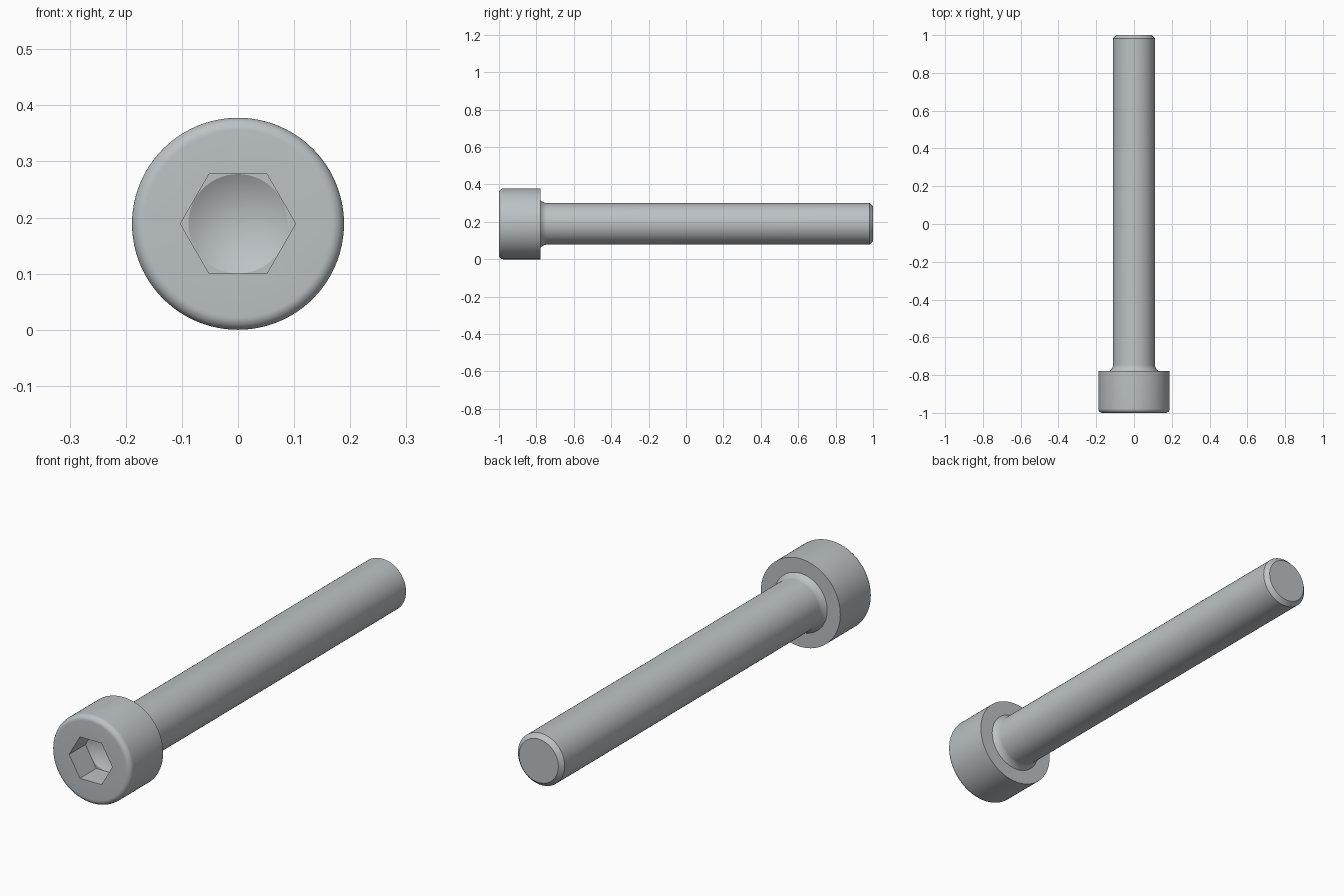
import bpy, bmesh
from math import pi, sin, cos, tan, radians

cube = bpy.data.objects.get("Cube")
if cube:
    bpy.data.objects.remove(cube, do_unlink=True)

# Proportions: one design unit is scaled so the whole bolt is 2 long
U = 2 / 45
SEGMENTS = 96
HEAD_R, HEAD_BACK = 4.25 * U, -1 + 5 * U
SHANK_R, NECK_R, NECK_LEN = 2.5 * U, 2.85 * U, 0.75 * U
SOCKET_A, SOCKET_DEPTH = 2 * U, 2.5 * U
ROUND, CHAMFER = 0.5 * U, 0.4 * U


def hexagon(angle):
    """Radius of a unit-apothem hexagon with corners on the x axis."""
    return 1 / cos(angle % (pi / 3) - pi / 6)


def circle(angle):
    return 1


def ring(bm, y, radius, shape=circle):
    verts = []
    for i in range(SEGMENTS):
        a = 2 * pi * i / SEGMENTS
        r = radius * shape(a)
        verts.append(bm.verts.new((r * cos(a), y, HEAD_R + r * sin(a))))
    return verts


# Profile from the socket floor, out over the head and along the shank
floor_y = -1 + SOCKET_DEPTH
profile = [(floor_y, SOCKET_A * 0.995, circle),
           (floor_y, SOCKET_A, hexagon),
           (-1, SOCKET_A, hexagon)]
# Rounded front rim of the head
for i in range(9):
    a = pi / 2 * i / 8
    profile.append((-1 + ROUND * (1 - cos(a)), HEAD_R - ROUND * (1 - sin(a)), circle))
profile.append((HEAD_BACK, HEAD_R, circle))
# Concave neck that runs out into the shank
for i in range(7):
    t = i / 6
    profile.append((HEAD_BACK + NECK_LEN * t,
                    SHANK_R + (NECK_R - SHANK_R) * (1 - t) ** 2, circle))
# Shank end with chamfer
profile += [(1 - CHAMFER, SHANK_R, circle), (1, SHANK_R - CHAMFER, circle)]

bm = bmesh.new()
rings = [ring(bm, *p) for p in profile]
for a, b in zip(rings, rings[1:]):
    for i in range(SEGMENTS):
        j = (i + 1) % SEGMENTS
        bm.faces.new((a[i], a[j], b[j], b[i]))
# Drilled cone at the bottom of the socket, flat cap at the tip
apex = bm.verts.new((0, floor_y + SOCKET_A * tan(radians(30)), HEAD_R))
for i in range(SEGMENTS):
    bm.faces.new((apex, rings[0][(i + 1) % SEGMENTS], rings[0][i]))
bm.faces.new(rings[-1])
bmesh.ops.recalc_face_normals(bm, faces=bm.faces)

mesh = bpy.data.meshes.new("socket_head_bolt")
bm.to_mesh(mesh)
bm.free()

# Steel colour
steel = bpy.data.materials.new("steel_grey")
steel.use_nodes = True
colour = (0.50, 0.54, 0.56, 1)
steel.diffuse_color = colour
steel.node_tree.nodes["Principled BSDF"].inputs["Base Color"].default_value = colour
mesh.materials.append(steel)

bolt = bpy.data.objects.new("socket_head_bolt", mesh)
bpy.context.collection.objects.link(bolt)
bpy.ops.object.select_all(action="DESELECT")
bolt.select_set(True)
bpy.context.view_layer.objects.active = bolt
bpy.ops.object.shade_smooth_by_angle(angle=radians(25))
